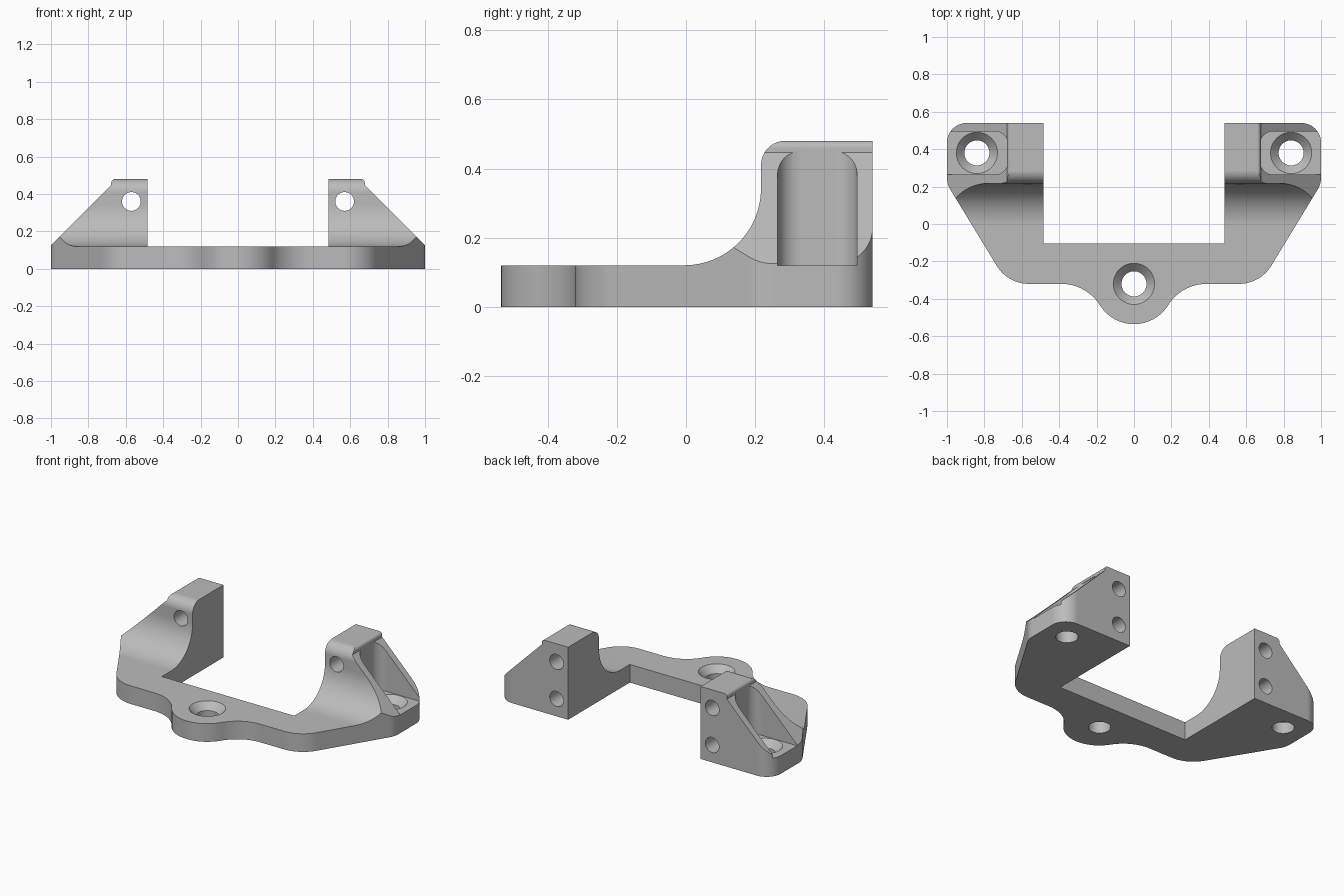
import bpy, bmesh, math
from mathutils import Matrix, Vector

cube = bpy.data.objects.get("Cube")
if cube:
    bpy.data.objects.remove(cube, do_unlink=True)

grey = bpy.data.materials.new("plain_grey")
grey.use_nodes = True
grey.diffuse_color = (0.5, 0.5, 0.5, 1)
grey.node_tree.nodes["Principled BSDF"].inputs["Base Color"].default_value = (0.5, 0.5, 0.5, 1)


def rounded(corners, steps=16):
    """Polygon from (u, v, radius) corners, each radius drawn as a tangent arc."""
    out = []
    n = len(corners)
    for i, (u, v, r) in enumerate(corners):
        p = Vector((u, v))
        if r == 0:
            out.append(p)
            continue
        a = (Vector(corners[i - 1][:2]) - p).normalized()
        b = (Vector(corners[(i + 1) % n][:2]) - p).normalized()
        half = a.angle(b) / 2
        centre = p + (a + b).normalized() * (r / math.sin(half))
        reach = r / math.tan(half)
        start, end = p + a * reach - centre, p + b * reach - centre
        turn = math.atan2(start.x * end.y - start.y * end.x, start.dot(end))
        for k in range(steps + 1):
            out.append(centre + Matrix.Rotation(turn * k / steps, 2) @ start)
    return out


def finish(name, bm):
    bmesh.ops.recalc_face_normals(bm, faces=bm.faces)
    mesh = bpy.data.meshes.new(name)
    bm.to_mesh(mesh)
    bm.free()
    mesh.materials.append(grey)
    obj = bpy.data.objects.new(name, mesh)
    bpy.context.collection.objects.link(obj)
    return obj


def prism(name, points, place, low, high):
    """Extrude a 2D outline from low to high; place maps (u, v, w) to xyz."""
    bm = bmesh.new()
    face = bm.faces.new([bm.verts.new(place(p.x, p.y, low)) for p in points])
    top = bmesh.ops.extrude_face_region(bm, geom=[face])["geom"]
    shift = Vector(place(0, 0, high)) - Vector(place(0, 0, low))
    bmesh.ops.translate(bm, vec=shift, verts=[g for g in top if isinstance(g, bmesh.types.BMVert)])
    return finish(name, bm)


def cone(name, centre, r1, r2, depth, along_y=False):
    bm = bmesh.new()
    turn = Matrix.Rotation(math.pi / 2, 4, "X") if along_y else Matrix()
    bmesh.ops.create_cone(bm, cap_ends=True, segments=48, radius1=r1, radius2=r2,
                          depth=depth, matrix=Matrix.Translation(centre) @ turn)
    return finish(name, bm)


def combine(target, tool, operation):
    mod = target.modifiers.new("cut", "BOOLEAN")
    mod.operation, mod.solver, mod.object = operation, "EXACT", tool
    bpy.context.view_layer.objects.active = target
    bpy.ops.object.modifier_apply(modifier=mod.name)
    bpy.data.objects.remove(tool, do_unlink=True)


def from_top(u, v, w): return (u, v, w)
def from_side(u, v, w): return (w, u, v)
def from_front(u, v, w): return (u, w, v)


# Plan outline: right half from the back to the lobe, then mirrored
half = [(1, 0.54, 0.105), (1, 0.214, 0.13), (0.675, -0.32, 0.2), (0.2545, -0.32, 0.244)]
outline = half + [(0, -0.724, 0.215)] + [(-u, v, r) for u, v, r in reversed(half)]
bracket = prism("bracket", rounded(outline), from_top, 0, 0.6)

# Side profile: thin plate sweeping up into the towers
side = [(-0.7, -0.1, 0), (0.7, -0.1, 0), (0.7, 0.48, 0), (0.217, 0.48, 0.07),
        (0.217, 0.12, 0.222), (-0.7, 0.12, 0)]
combine(bracket, prism("side_profile", rounded(side), from_side, -1.3, 1.3), "INTERSECT")

# Front profile: sloped outer flanks with a small rounded lip on top
flank = [(1.225, -0.1, 0), (0.678, 0.447, 0), (0.678, 0.4805, 0.022)]
front = flank + [(-u, v, r) for u, v, r in reversed(flank)]
combine(bracket, prism("front_profile", rounded(front), from_front, -0.8, 0.8), "INTERSECT")

# Open gap between the towers
gap = [(-0.485, -0.105, 0), (0.485, -0.105, 0), (0.485, 0.8, 0), (-0.485, 0.8, 0)]
combine(bracket, prism("gap", rounded(gap), from_top, -0.2, 0.8), "DIFFERENCE")

# Screw pockets in the flanks, and fixing holes through the back faces
for s in (-1, 1):
    pocket = [(s * 0.675, 0.265, 0.067), (s * 1.3, 0.265, 0),
              (s * 1.3, 0.495, 0), (s * 0.675, 0.495, 0.067)]
    combine(bracket, prism("pocket", rounded(pocket), from_top, 0.12, 0.45), "DIFFERENCE")
    combine(bracket, cone("through_hole", (s * 0.57, 0.4, 0.36), 0.05, 0.05, 0.6, True), "DIFFERENCE")
    combine(bracket, cone("blind_hole", (s * 0.57, 0.47, 0.115), 0.05, 0.05, 0.3, True), "DIFFERENCE")

# Countersunk vertical screw holes
for x, y in ((0, -0.32), (-0.84, 0.38), (0.84, 0.38)):
    combine(bracket, cone("shaft", (x, y, 0), 0.067, 0.067, 0.22), "DIFFERENCE")
    combine(bracket, cone("countersink", (x, y, 0.098), 0.064, 0.114, 0.052), "DIFFERENCE")

# Smooth the curved walls while keeping machined edges crisp
bpy.ops.object.select_all(action="DESELECT")
bracket.select_set(True)
bpy.context.view_layer.objects.active = bracket
bpy.ops.object.shade_smooth_by_angle(angle=math.radians(25))
weighted = bracket.modifiers.new("even_normals", "WEIGHTED_NORMAL")
weighted.keep_sharp = True
